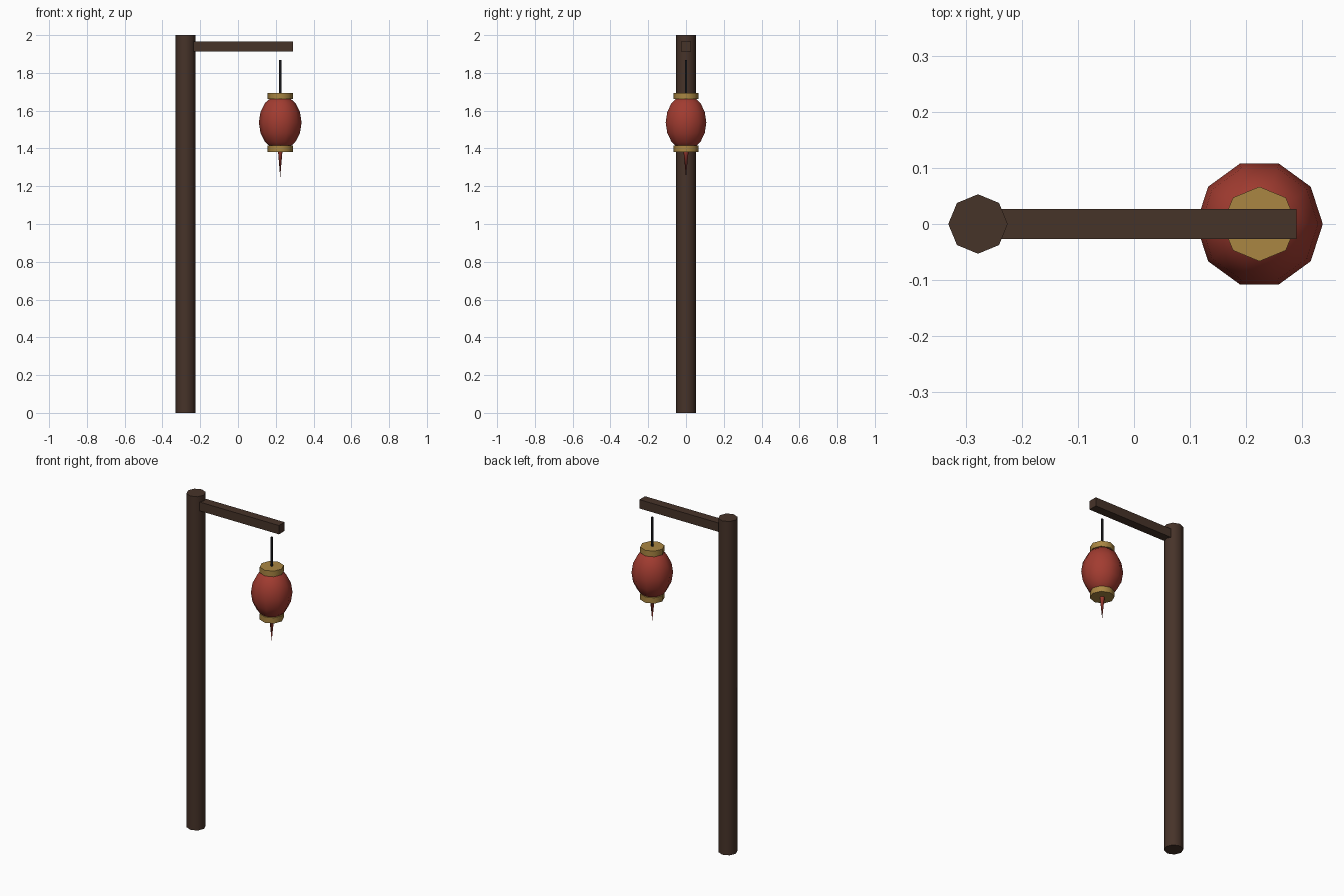
import bpy, math

if "Cube" in bpy.data.objects:
    bpy.data.objects.remove(bpy.data.objects["Cube"])

POST_X, LAMP_X, LAMP_Z = -0.278, 0.2235, 1.5375


def material(name, rgb):
    m = bpy.data.materials.new(name)
    m.diffuse_color = (*rgb, 1)
    m.use_nodes = True
    m.node_tree.nodes["Principled BSDF"].inputs["Base Color"].default_value = m.diffuse_color
    return m


WOOD = material("dark_wood", (0.062, 0.033, 0.022))
RED = material("red_paper", (0.36, 0.045, 0.03))
GOLD = material("gold_trim", (0.40, 0.24, 0.055))
BLACK = material("black_cord", (0.01, 0.01, 0.012))


def finish(name, mat, smooth=True):
    o = bpy.context.object
    o.name = name
    o.data.materials.append(mat)
    if smooth:
        bpy.ops.object.shade_smooth_by_angle(angle=math.radians(60))
    return o


def tapered(name, mat, x, z0, z1, r0, r1, sides):
    bpy.ops.mesh.primitive_cone_add(vertices=sides, radius1=r0, radius2=r1,
                                    depth=z1 - z0, location=(x, 0, (z0 + z1) / 2))
    return finish(name, mat)


# Post and horizontal arm
tapered("post", WOOD, POST_X, 0, 2, 0.053, 0.053, 8)
bpy.ops.mesh.primitive_cube_add(size=1, location=(0.023, 0, 1.939))
bpy.context.object.scale = (0.534, 0.053, 0.053)
bpy.ops.object.transform_apply(location=False, rotation=False, scale=True)
finish("arm", WOOD, smooth=False)

# Paper lantern body, ten sides with a corner facing the front
bpy.ops.mesh.primitive_uv_sphere_add(segments=10, ring_count=8, radius=0.113,
                                     location=(LAMP_X, 0, LAMP_Z),
                                     rotation=(0, 0, math.pi / 2))
bpy.context.object.scale = (1, 1, 1.3)
bpy.ops.object.transform_apply(location=False, rotation=True, scale=True)
finish("lantern_body", RED)

# Gold caps above and below
for name, s in (("top_cap", 1), ("bottom_cap", -1)):
    z = LAMP_Z + s * 0.14
    tapered(name, GOLD, LAMP_X, z - 0.017, z + 0.017, 0.0665, 0.0665, 8)

# Hanging cord and tassel
tapered("cord", BLACK, LAMP_X, 1.685, 1.868, 0.0065, 0.0065, 6)
tapered("tassel", RED, LAMP_X, 1.247, 1.395, 0, 0.0145, 6)
